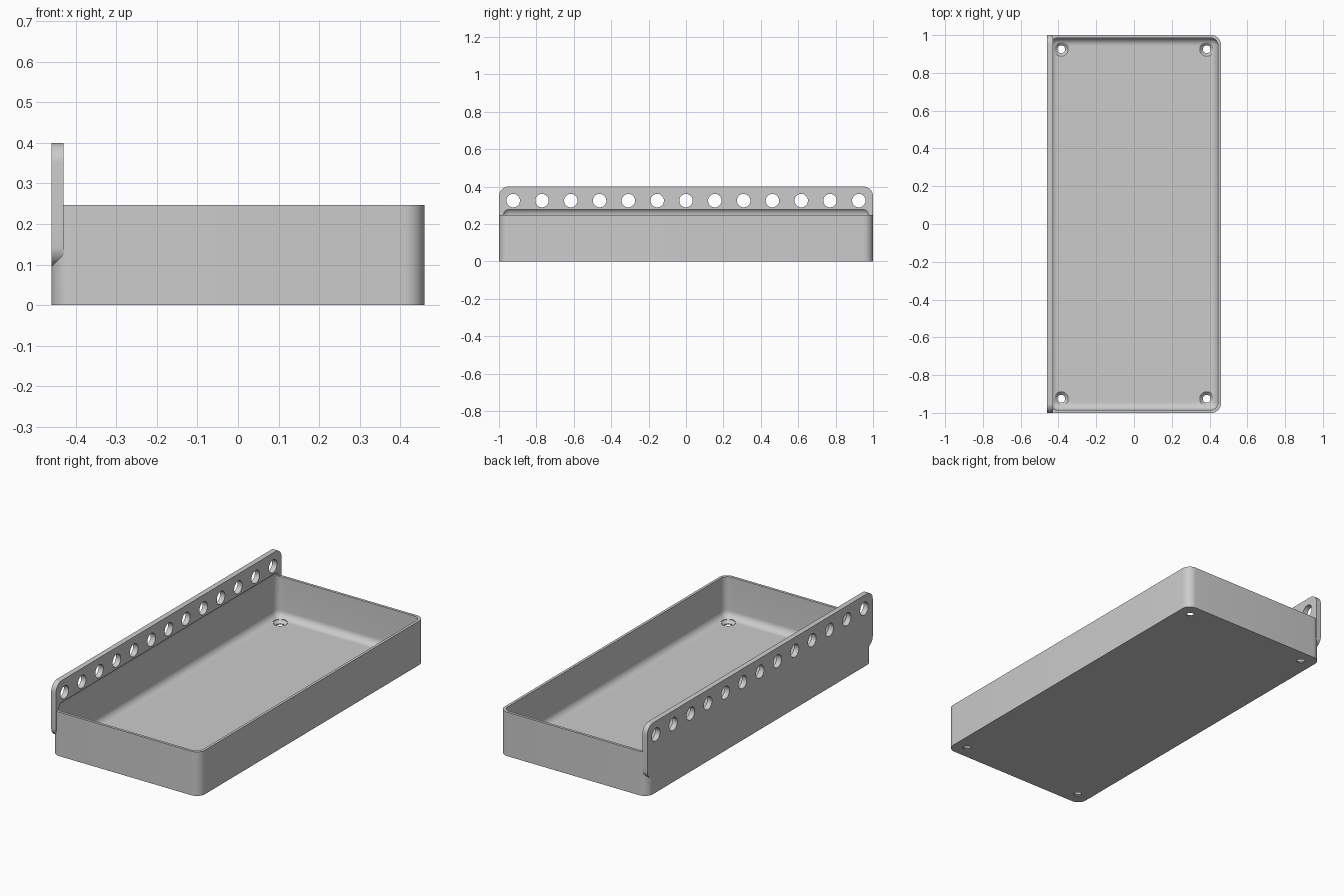
import bpy, bmesh, math
from mathutils import Matrix, Vector

cube = bpy.data.objects.get("Cube")
if cube:
    bpy.data.objects.remove(cube, do_unlink=True)

grey = bpy.data.materials.new("plain_grey")
grey.use_nodes = True
colour = (0.6, 0.6, 0.6, 1)
grey.diffuse_color = colour
grey.node_tree.nodes["Principled BSDF"].inputs["Base Color"].default_value = colour


def add_object(name, bm):
    bmesh.ops.recalc_face_normals(bm, faces=bm.faces)
    mesh = bpy.data.meshes.new(name)
    bm.to_mesh(mesh)
    bm.free()
    mesh.materials.append(grey)
    ob = bpy.data.objects.new(name, mesh)
    bpy.context.collection.objects.link(ob)
    return ob


def rounded_box(name, low, high, radius, axis=None, segments=10):
    """Box with the edges along one axis rounded, or all edges if none is given."""
    low, high = Vector(low), Vector(high)
    bm = bmesh.new()
    bmesh.ops.create_cube(bm, size=1)
    bmesh.ops.scale(bm, vec=high - low, verts=bm.verts)
    bmesh.ops.translate(bm, vec=(low + high) / 2, verts=bm.verts)
    edges = [e for e in bm.edges if axis is None
             or abs(e.verts[0].co[axis] - e.verts[1].co[axis]) > 1e-4]
    bmesh.ops.bevel(bm, geom=edges, offset=radius, segments=segments,
                    profile=0.5, affect='EDGES')
    return add_object(name, bm)


def lathe(name, profile, matrix, sides=32):
    """Closed solid turned from (radius, height) points."""
    bm = bmesh.new()
    rings = [[bm.verts.new((r * math.cos(math.tau * i / sides),
                            r * math.sin(math.tau * i / sides), z))
              for i in range(sides)] for r, z in profile]
    for a, b in zip(rings, rings[1:]):
        for i in range(sides):
            j = (i + 1) % sides
            bm.faces.new((a[i], a[j], b[j], b[i]))
    bm.faces.new(rings[0])
    bm.faces.new(rings[-1])
    bm.transform(matrix)
    return add_object(name, bm)


def combine(target, tool, operation):
    """Apply a boolean and remove the tool object."""
    tool.hide_render = True
    mod = target.modifiers.new("combine", 'BOOLEAN')
    mod.operation = operation
    mod.solver = 'EXACT'
    mod.object = tool
    bpy.context.view_layer.update()
    graph = bpy.context.evaluated_depsgraph_get()
    mesh = bpy.data.meshes.new_from_object(target.evaluated_get(graph))
    target.modifiers.clear()
    target.data = mesh
    bpy.data.objects.remove(tool, do_unlink=True)


# Tray body and the upright hanging rail
tray = rounded_box("tray_with_rail", (-0.46, -1, 0), (0.46, 1, 0.247), 0.05, axis=2)
rail = rounded_box("rail", (-0.46, -1, 0.095), (-0.43, 1, 0.4), 0.05, axis=0)
combine(tray, rail, 'UNION')

# Hollow with rounded floor edges, which also bites into the rail
hollow = rounded_box("hollow_cutter", (-0.445, -0.985, 0.02), (0.445, 0.985, 0.287), 0.04)
combine(tray, hollow, 'DIFFERENCE')

# Countersunk screw holes in the floor corners
screw = [(0.021, -0.05), (0.021, 0.005), (0.037, 0.02), (0.037, 0.08)]
for x in (-0.385, 0.385):
    for y in (-0.925, 0.925):
        cutter = lathe("screw_hole_cutter", screw, Matrix.Translation((x, y, 0)))
        combine(tray, cutter, 'DIFFERENCE')

# Row of round holes through the rail
turn = Matrix.Rotation(math.pi / 2, 4, 'Y')
for i in range(13):
    place = Matrix.Translation((-0.445, (i - 6) * 0.154, 0.325)) @ turn
    cutter = lathe("rail_hole_cutter", [(0.036, -0.1), (0.036, 0.1)], place)
    combine(tray, cutter, 'DIFFERENCE')

# Smooth shading with sharp edges kept
bpy.ops.object.select_all(action='DESELECT')
tray.select_set(True)
bpy.context.view_layer.objects.active = tray
bpy.ops.object.shade_smooth_by_angle(angle=math.radians(30))
